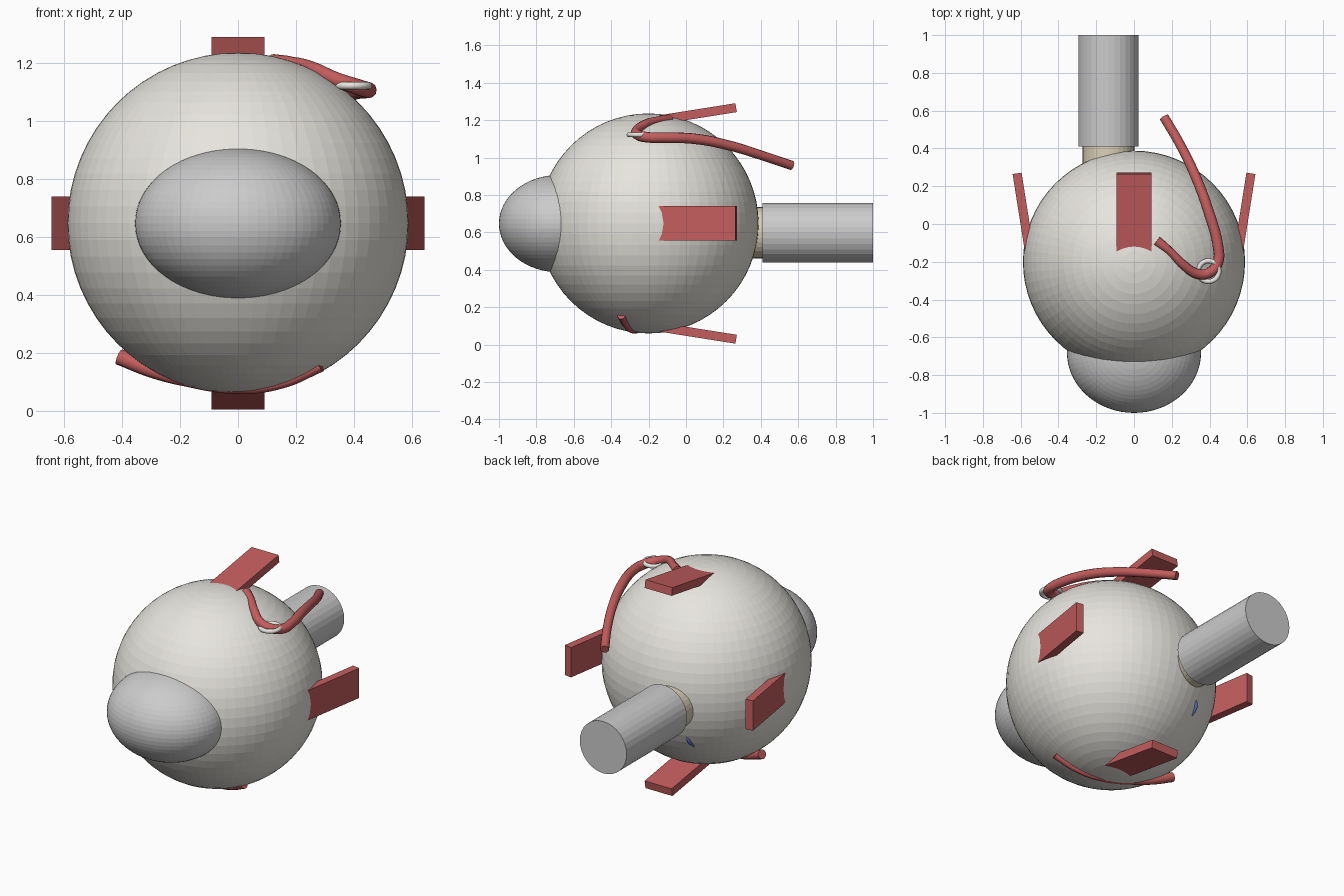
import bpy
from math import radians, sin, cos, pi
from mathutils import Matrix, Vector

if "Cube" in bpy.data.objects:
    bpy.data.objects.remove(bpy.data.objects["Cube"])

C = Vector((0, -0.2, 0.648))  # eyeball centre
R = 0.588


def material(name, rgb):
    m = bpy.data.materials.new(name)
    m.diffuse_color = (*rgb, 1)
    m.use_nodes = True
    m.node_tree.nodes["Principled BSDF"].inputs["Base Color"].default_value = m.diffuse_color
    return m


WHITE = material("off_white", (0.8, 0.78, 0.73))
RED = material("muscle_red", (0.55, 0.11, 0.11))
BEIGE = material("beige", (0.72, 0.64, 0.48))
BLUE = material("vein_blue", (0.1, 0.15, 0.5))


def finish(name, mat=None):
    ob = bpy.context.object
    ob.name = name
    if mat:
        ob.data.materials.append(mat)
    return ob


def tube(name, pts, mat, depth=0.028):
    """Smooth tube through (x, y, z, radius factor) points."""
    cu = bpy.data.curves.new(name, 'CURVE')
    cu.dimensions = '3D'
    cu.bevel_depth = depth
    cu.bevel_resolution = 4
    cu.resolution_u = 8
    cu.use_fill_caps = True
    sp = cu.splines.new('BEZIER')
    sp.bezier_points.add(len(pts) - 1)
    for bp, (x, y, z, r) in zip(sp.bezier_points, pts):
        bp.co = (x, y, z)
        bp.radius = r
        bp.handle_left_type = bp.handle_right_type = 'AUTO'
    ob = bpy.data.objects.new(name, cu)
    bpy.context.collection.objects.link(ob)
    bpy.ops.object.select_all(action='DESELECT')
    ob.select_set(True)
    bpy.context.view_layer.objects.active = ob
    bpy.ops.object.convert(target='MESH')
    bpy.ops.object.shade_smooth_by_angle(angle=radians(40))
    finish(name, mat)


# Eyeball and cornea
bpy.ops.mesh.primitive_uv_sphere_add(segments=64, ring_count=32, radius=R, location=C)
finish("eyeball", WHITE)
bpy.ops.mesh.primitive_uv_sphere_add(segments=64, ring_count=32, radius=1, location=(0, -0.68, 0.647))
finish("cornea").scale = (0.355, 0.32, 0.26)

# Optic nerve and its disc
for name, r, y0, y1, mat in (("optic_nerve", 0.16, 0.41, 1.0, None),
                             ("optic_disc", 0.137, 0.26, 0.412, BEIGE)):
    bpy.ops.mesh.primitive_cylinder_add(vertices=32, radius=r, depth=y1 - y0,
                                        location=(-0.135, (y0 + y1) / 2, 0.598),
                                        rotation=(pi / 2, 0, 0))
    finish(name, mat)

# Four straight muscles, turned around the y axis of the eyeball
tilt, length, thick = radians(9), 0.56, 0.048
for i, side in enumerate(("upper", "right", "lower", "left")):
    bpy.ops.mesh.primitive_cube_add(size=1)
    ob = finish(side + "_straight_muscle", RED)
    mid = Vector((0, 0.468 - length / 2 * cos(tilt), 0.619 - length / 2 * sin(tilt)))
    ob.matrix_world = (Matrix.Translation(C) @ Matrix.Rotation(i * pi / 2, 4, 'Y')
                       @ Matrix.Translation(mid) @ Matrix.Rotation(tilt, 4, 'X')
                       @ Matrix.Diagonal((0.184, length, thick, 1)))

# Upper slanted muscle running through its pulley ring
tube("upper_slanted_muscle", [
    (0.16, 0.565, 0.958, 0.9), (0.25, 0.41, 1.01, 0.9), (0.335, 0.23, 1.065, 0.95),
    (0.40, 0.05, 1.10, 1), (0.445, -0.12, 1.107, 1), (0.445, -0.2, 1.108, 1),
    (0.405, -0.255, 1.12, 1), (0.34, -0.265, 1.142, 0.95), (0.26, -0.215, 1.18, 0.85),
    (0.19, -0.145, 1.2, 0.75), (0.12, -0.09, 1.203, 1)], RED)
bpy.ops.mesh.primitive_torus_add(major_radius=0.055, minor_radius=0.013, major_segments=32,
                                 minor_segments=12, location=(0.395, -0.25, 1.122))
bpy.ops.object.shade_smooth()
finish("pulley_ring", WHITE)

# Lower slanted muscle hugging the underside
tube("lower_slanted_muscle", [
    (-0.41, -0.156, 0.187, 1), (-0.3, -0.185, 0.142, 0.95), (-0.18, -0.22, 0.107, 0.8),
    (0, -0.27, 0.08, 0.75), (0.15, -0.31, 0.097, 0.7), (0.285, -0.345, 0.157, 0.8)], RED)

# Tiny vein just breaking through the back wall
tube("back_vein", [(-0.135, 0.25, 0.55, 1), (-0.19, 0.28, 0.44, 1), (-0.216, 0.282, 0.385, 1),
                   (-0.22, 0.24, 0.34, 1)], BLUE, 0.009)
